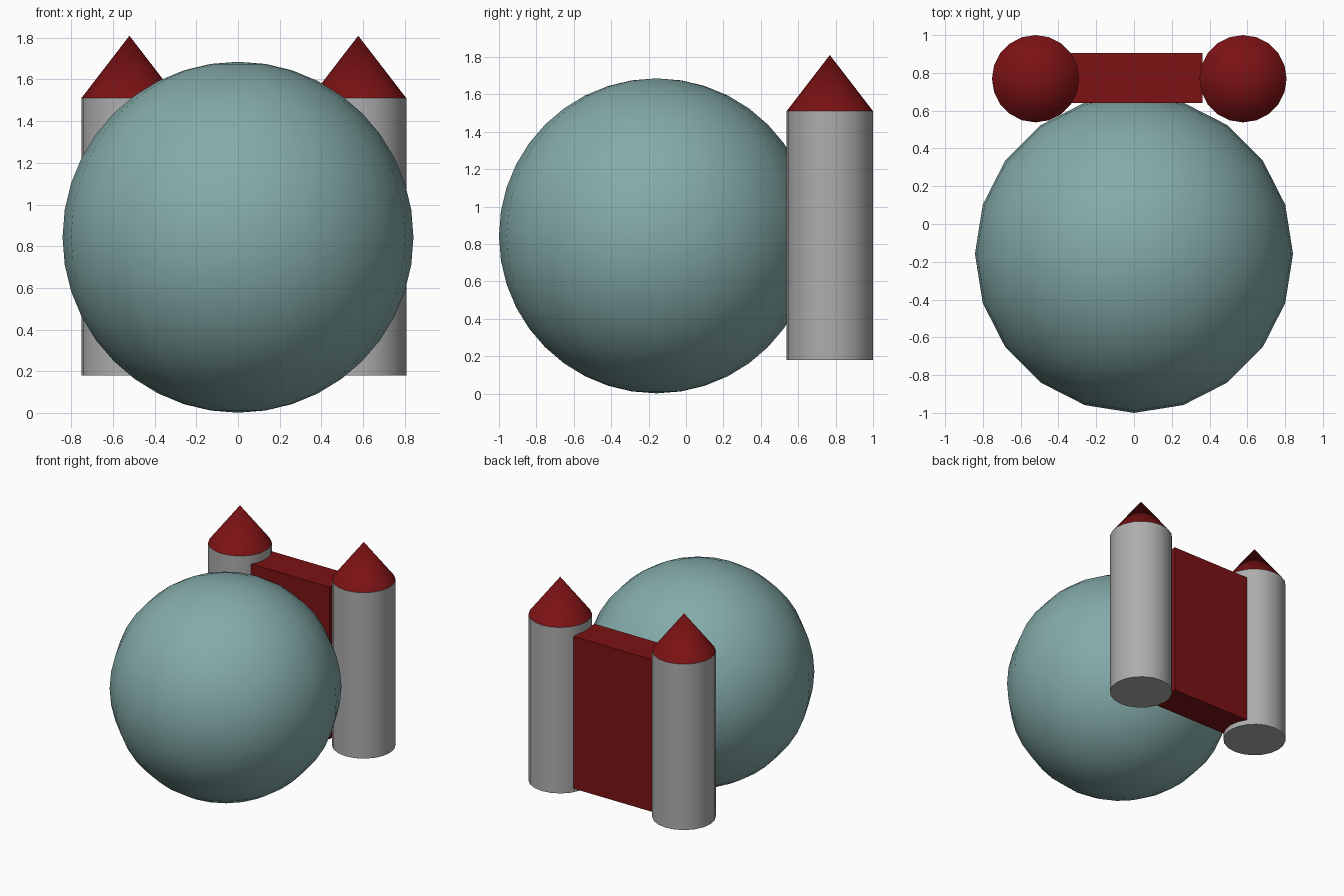
import bpy
import math

if "Cube" in bpy.data.objects:
    bpy.data.objects.remove(bpy.data.objects["Cube"], do_unlink=True)


def material(name, color):
    mat = bpy.data.materials.new(name)
    mat.use_nodes = True
    mat.diffuse_color = (*color, 1)
    bsdf = next(n for n in mat.node_tree.nodes if n.type == 'BSDF_PRINCIPLED')
    bsdf.inputs["Base Color"].default_value = (*color, 1)
    return mat


teal = material("muted teal", (0.23, 0.41, 0.40))
grey = material("stone grey", (0.42, 0.42, 0.42))
red = material("dark red", (0.20, 0.006, 0.007))

SIDES = 20
TOWER_R = 0.231
TOWER_Y = 0.769
BASE_Z, EAVES_Z, TIP_Z = 0.18, 1.51, 1.81


def finish(name, mat, smooth=True):
    obj = bpy.context.object
    obj.name = obj.data.name = name
    obj.data.materials.append(mat)
    if smooth:
        bpy.ops.object.shade_smooth_by_angle(angle=math.radians(30))
    return obj


# Large round body
bpy.ops.mesh.primitive_uv_sphere_add(segments=SIDES, ring_count=20, radius=0.842,
                                     location=(0, -0.158, 0.843))
finish("body_sphere", teal)

# Pair of towers with cone roofs
for side, x in (("right", -0.521), ("left", 0.577)):
    bpy.ops.mesh.primitive_cylinder_add(vertices=SIDES, radius=TOWER_R, depth=EAVES_Z - BASE_Z,
                                        location=(x, TOWER_Y, (BASE_Z + EAVES_Z) / 2))
    finish(side + "_tower", grey)
    bpy.ops.mesh.primitive_cone_add(vertices=SIDES, radius1=TOWER_R, radius2=0,
                                    depth=TIP_Z - EAVES_Z,
                                    location=(x, TOWER_Y, (EAVES_Z + TIP_Z) / 2))
    finish(side + "_cone_roof", red)

# Slab joining the towers behind the body
bpy.ops.mesh.primitive_cube_add(size=1, location=(0, 0.772, 0.83))
slab = finish("back_slab", red, smooth=False)
slab.scale = (0.726, 0.264, 1.22)
